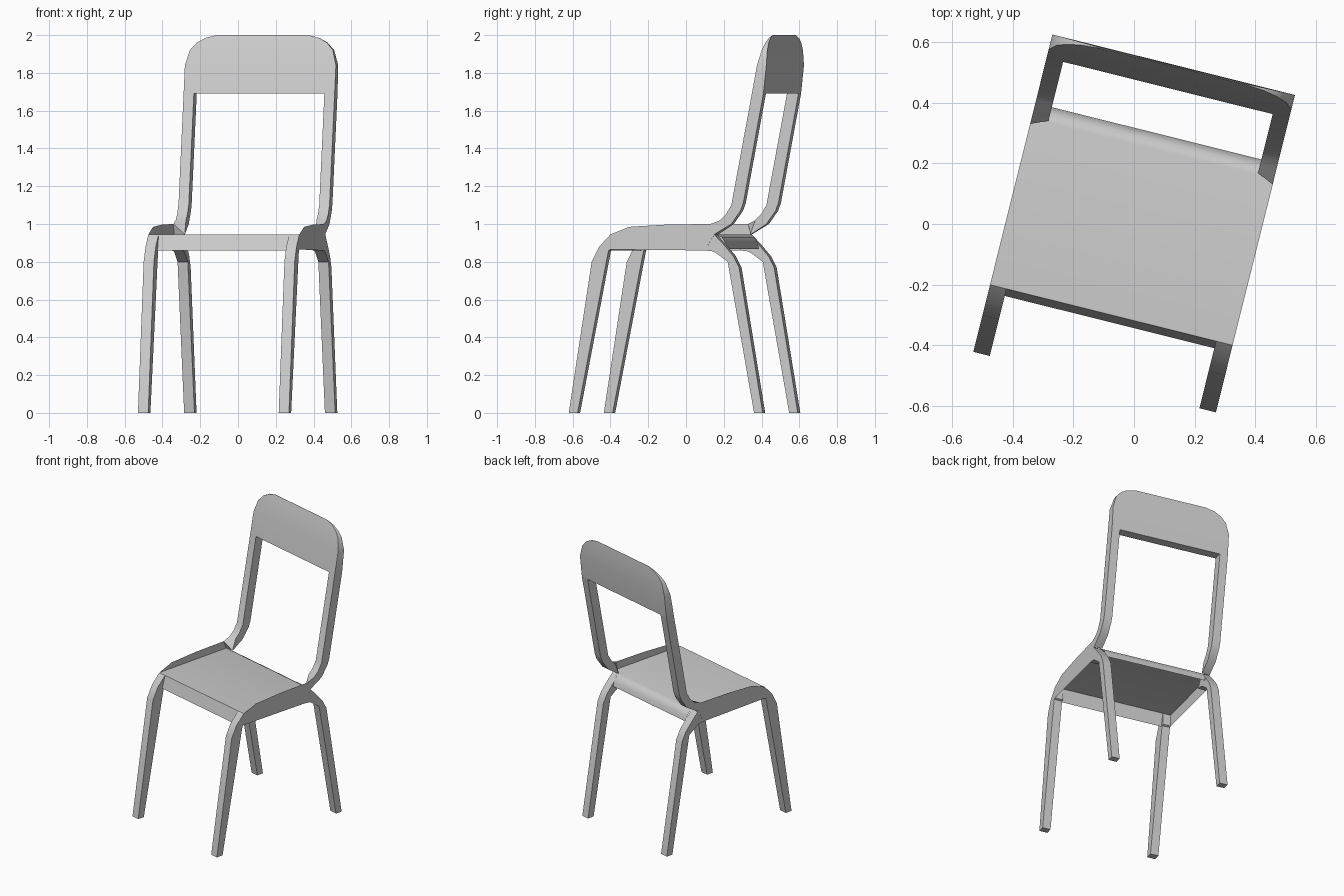
import bpy, bmesh, math
from mathutils import Matrix

cube = bpy.data.objects.get("Cube")
if cube:
    bpy.data.objects.remove(cube, do_unlink=True)

TURN = Matrix.Rotation(math.radians(-14), 4, 'Z')   # whole chair is turned
OUT, INN = 0.412, 0.356                             # outer and inner half widths

grey = bpy.data.materials.new("light_grey")
grey.use_nodes = True
grey.diffuse_color = (0.6, 0.6, 0.6, 1)
grey.node_tree.nodes["Principled BSDF"].inputs["Base Color"].default_value = (0.6, 0.6, 0.6, 1)


def finish(name, bm, closed):
    if closed:
        bmesh.ops.recalc_face_normals(bm, faces=bm.faces[:])
    bm.transform(TURN)
    mesh = bpy.data.meshes.new(name)
    bm.to_mesh(mesh)
    bm.free()
    mesh.materials.append(grey)
    obj = bpy.data.objects.new(name, mesh)
    bpy.context.collection.objects.link(obj)
    bpy.ops.object.select_all(action='DESELECT')
    obj.select_set(True)
    bpy.context.view_layer.objects.active = obj
    bpy.ops.object.shade_smooth_by_angle(angle=math.radians(30))


def loft(name, rings):
    """Closed solid through a series of four-point rings."""
    bm = bmesh.new()
    loops = [[bm.verts.new(p) for p in ring] for ring in rings]
    for a, b in zip(loops, loops[1:]):
        for i in range(4):
            j = (i + 1) % 4
            bm.faces.new((a[i], a[j], b[j], b[i]))
    bm.faces.new(loops[0])
    bm.faces.new(loops[-1])
    finish(name, bm, True)


def bar_ring(s, front, back):
    """Cross-section of a side bar between a front and a back point (y, z)."""
    return [(s * OUT, *front), (s * INN, *front), (s * INN, *back), (s * OUT, *back)]


front_leg = [((-.537, 0), (-.489, 0)), ((-.412, .8), (-.334, .79)),
             ((-.371, .88), (-.32, .86)), ((-.309, .945), (-.309, .865))]
back_leg = [((.474, 0), (.521, 0)), ((.33, .8), (.392, .77)),
            ((.268, .845), (.361, .83)), ((.25, .855), (.309, .89)),
            ((.206, .86), (.257, .944))]
upright = [((.289, 1.02), (.35, 1.0)), ((.32, 1.05), (.40, 1.07)),
           ((.35, 1.1), (.415, 1.11)), ((.462, 1.69), (.525, 1.69))]
side_outline = [(-.309, .865), (.206, .86), (.257, .945), (.237, 1.0),
                (0, .997), (-.206, .985), (-.309, .945)]

for side, s in (("left", 1), ("right", -1)):
    loft(side + "_front_leg", [bar_ring(s, f, b) for f, b in front_leg])
    loft(side + "_back_leg", [bar_ring(s, f, b) for f, b in back_leg])
    # The upright grows out of the seat corner with a slanted foot
    foot = [(s * OUT, .237, 1.0), (s * INN, .262, .946),
            (s * INN, .266, .945), (s * OUT, .257, .945)]
    loft(side + "_upright", [foot] + [bar_ring(s, f, b) for f, b in upright])
    # Thin side rail that stands a little above the seat
    bm = bmesh.new()
    pts = [bm.verts.new((s * OUT, y, z)) for y, z in side_outline]
    bm.faces.new(pts if s > 0 else pts[::-1])
    finish(side + "_side_rail", bm, False)

# Back panel: full width, tapering and rounding off to the top
panel = [(1.69, OUT, .462, .525), (1.84, OUT, .49, .541), (1.92, .39, .51, .541),
         (1.96, .355, .522, .54), (1.985, .31, .53, .539), (2.0, .25, .535, .537)]
loft("back_panel", [[(w, f, z), (-w, f, z), (-w, b, z), (w, b, z)]
                    for z, w, f, b in panel])

# Seat sheet: front lip, flat top and rolled back edge
seat = [(-.333, .86, INN), (-.309, .945, OUT), (.257, .945, OUT),
        (.283, .93, INN), (.3, .905, INN), (.308, .868, INN)]
bm = bmesh.new()
rows = [(bm.verts.new((-w, y, z)), bm.verts.new((w, y, z))) for y, z, w in seat]
for a, b in zip(rows, rows[1:]):
    bm.faces.new((a[0], a[1], b[1], b[0]))
finish("seat", bm, False)
